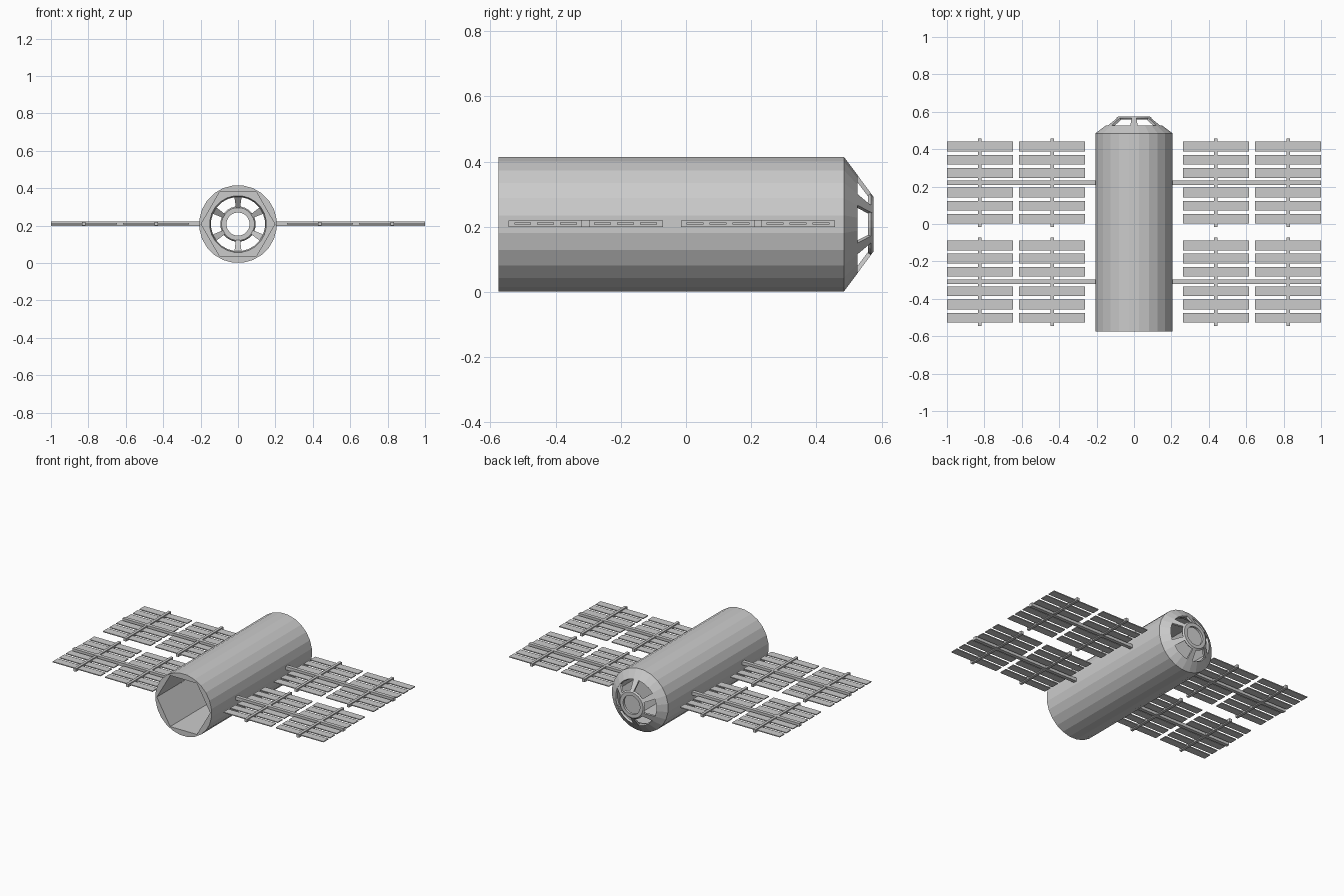
import bpy, bmesh, math

if "Cube" in bpy.data.objects:
    bpy.data.objects.remove(bpy.data.objects["Cube"])

CZ = 0.208          # height of the hull axis
SIDES = 24
STEP = 2 * math.pi / SIDES


def make_object(name, bm):
    bmesh.ops.recalc_face_normals(bm, faces=bm.faces)
    mesh = bpy.data.meshes.new(name)
    bm.to_mesh(mesh)
    bm.free()
    ob = bpy.data.objects.new(name, mesh)
    bpy.context.collection.objects.link(ob)
    return ob


def lathe(bm, profile, first=0, count=SIDES, n=SIDES, offset=STEP / 2):
    """Spin a closed (radius, y) profile around the hull axis; part spins get end caps."""
    full = count == n
    rows = []
    for i in range(count if full else count + 1):
        a = offset + (first + i) * 2 * math.pi / n
        rows.append([bm.verts.new((r * math.cos(a), y, CZ + r * math.sin(a)))
                     for r, y in profile])
    m = len(profile)
    for i in range(count):
        p, q = rows[i], rows[(i + 1) % len(rows)]
        for j in range(m):
            k = (j + 1) % m
            bm.faces.new((p[j], p[k], q[k], q[j]))
    if not full:
        bm.faces.new(rows[0])
        bm.faces.new(rows[-1][::-1])


def prism(bm, rings, n, offset):
    """Solid through a list of (radius, y) rings, capped at both ends."""
    rows = [[bm.verts.new((r * math.cos(offset + i * 2 * math.pi / n), y,
                           CZ + r * math.sin(offset + i * 2 * math.pi / n)))
             for i in range(n)] for r, y in rings]
    for p, q in zip(rows, rows[1:]):
        for i in range(n):
            k = (i + 1) % n
            bm.faces.new((p[i], p[k], q[k], q[i]))
    bm.faces.new(rows[0][::-1])
    bm.faces.new(rows[-1])


def box(bm, x0, x1, y0, y1, z0, z1):
    v = bmesh.ops.create_cube(bm, size=1)["verts"]
    for p in v:
        p.co = ((x0 + x1) / 2 + p.co.x * (x1 - x0),
                (y0 + y1) / 2 + p.co.y * (y1 - y0),
                (z0 + z1) / 2 + p.co.z * (z1 - z0))


# Hull: 24-sided tube with a hexagonal bore
bm = bmesh.new()
prism(bm, [(0.208, -0.575), (0.208, 0.485)], SIDES, STEP / 2)
hull = make_object("hull", bm)
bm = bmesh.new()
prism(bm, [(0.197, -0.7), (0.197, 0.7)], 6, 0)
cutter = make_object("bore_cutter", bm)
cutter.hide_render = True
mod = hull.modifiers.new("bore", 'BOOLEAN')
mod.operation = 'DIFFERENCE'
mod.solver = 'EXACT'
mod.object = cutter
bpy.context.view_layer.objects.active = hull
bpy.ops.object.modifier_apply(modifier=mod.name)
bpy.data.objects.remove(cutter)

# Sloping shoulder at the closed end
bm = bmesh.new()
lathe(bm, [(0.208, 0.485), (0.151, 0.527), (0.145, 0.515), (0.152, 0.485)])
make_object("nose_shoulder", bm)

# End ring
bm = bmesh.new()
lathe(bm, [(0.095, 0.567), (0.085, 0.575), (0.062, 0.575), (0.062, 0.558), (0.088, 0.558)])
make_object("nose_ring", bm)

# Six spokes leaving the windows between them
bm = bmesh.new()
for k in range(6):
    lathe(bm, [(0.152, 0.526), (0.088, 0.573), (0.084, 0.56), (0.146, 0.514)],
          first=4 * k + 1, count=1)
make_object("nose_spokes", bm)

# Solar wings: boom, cross rods and slats, on both sides
PZ = 0.21
for label, yc in (("rear", 0.221), ("front", -0.308)):
    for side, s in (("right", 1), ("left", -1)):
        bm = bmesh.new()
        a, b = sorted((s * 0.195, s * 1.0))
        box(bm, a, b, yc - 0.012, yc + 0.012, PZ - 0.011, PZ + 0.011)
        make_object(f"{label}_{side}_boom", bm)

        rods, slats = bmesh.new(), bmesh.new()
        for xc in (0.438, 0.824):
            box(rods, s * xc - 0.009, s * xc + 0.009, yc - 0.237, yc + 0.237,
                PZ - 0.010, PZ + 0.010)
            for d in (0.052, 0.123, 0.193):
                for t in (-1, 1):
                    y = yc + t * d
                    box(slats, s * xc - 0.176, s * xc + 0.176, y - 0.026, y + 0.026,
                        PZ - 0.003, PZ + 0.003)
        make_object(f"{label}_{side}_cross_rods", rods)
        make_object(f"{label}_{side}_panel_slats", slats)
